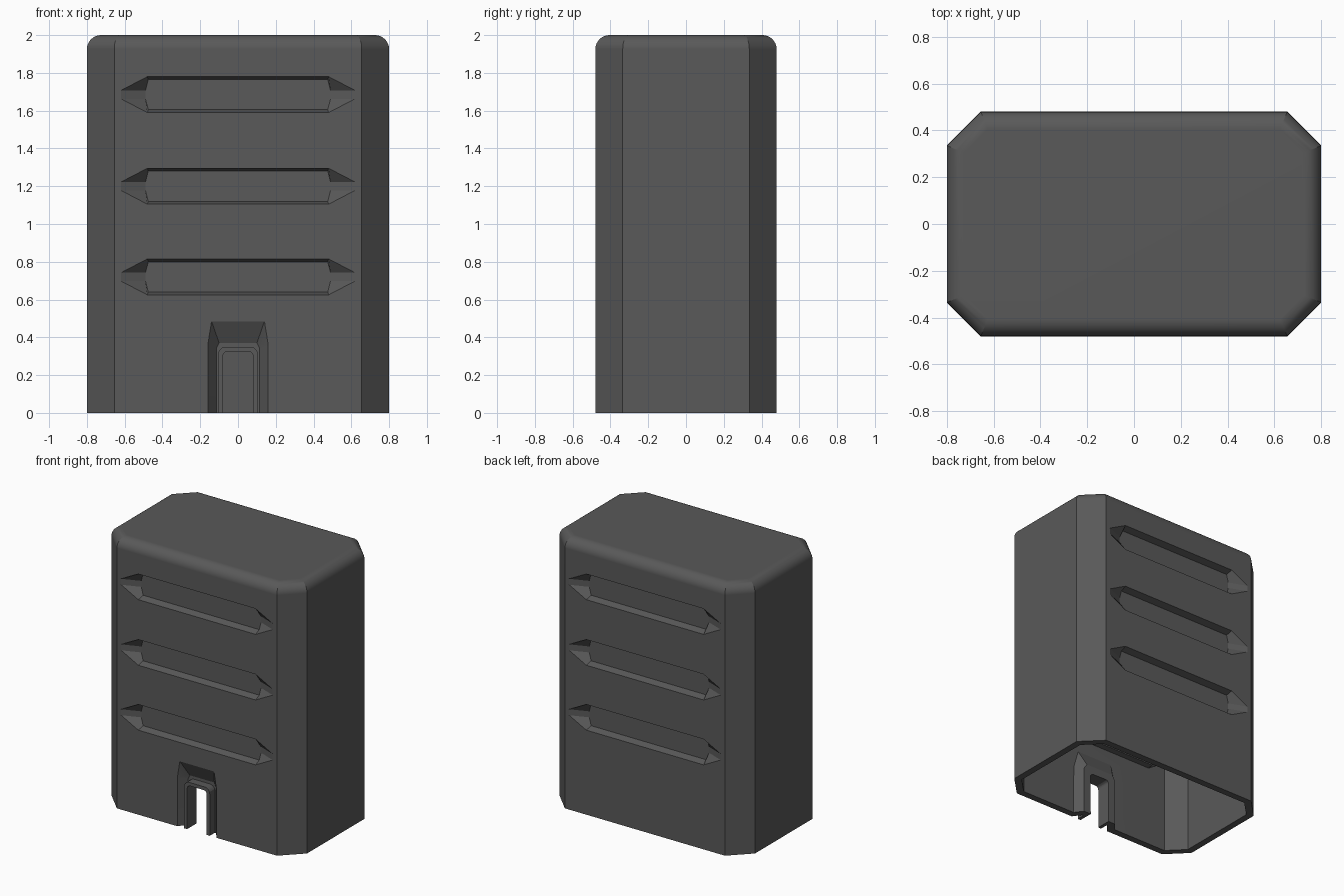
import bpy, bmesh, math

if "Cube" in bpy.data.objects:
    bpy.data.objects.remove(bpy.data.objects["Cube"], do_unlink=True)

# Single dark grey plastic
grey = bpy.data.materials.new("dark grey plastic")
grey.use_nodes = True
COLOUR = (0.1, 0.1, 0.1, 1)
grey.diffuse_color = COLOUR
grey.node_tree.nodes["Principled BSDF"].inputs["Base Color"].default_value = COLOUR

HX, HY, TOP = 0.8, 0.48, 2.0
CHAMFER, ROUND, WALL = 0.145, 0.075, 0.05


def loft(name, rings):
    """Closed solid skinned over matching rings of 3D points."""
    bm = bmesh.new()
    loops = [[bm.verts.new(p) for p in ring] for ring in rings]
    n = len(loops[0])
    for a, b in zip(loops, loops[1:]):
        for i in range(n):
            j = (i + 1) % n
            bm.faces.new((a[i], a[j], b[j], b[i]))
    bm.faces.new(loops[0][::-1])
    bm.faces.new(loops[-1])
    bmesh.ops.recalc_face_normals(bm, faces=bm.faces)
    mesh = bpy.data.meshes.new(name)
    bm.to_mesh(mesh)
    bm.free()
    mesh.materials.append(grey)
    obj = bpy.data.objects.new(name, mesh)
    bpy.context.collection.objects.link(obj)
    return obj


def apply(obj, kind, **settings):
    bpy.context.view_layer.objects.active = obj
    mod = obj.modifiers.new(kind.lower(), kind)
    for key, value in settings.items():
        setattr(mod, key, value)
    bpy.ops.object.modifier_apply(modifier=mod.name)


def cut(obj, cutter):
    cutter.hide_render = True
    apply(obj, 'BOOLEAN', operation='DIFFERENCE', solver='EXACT', object=cutter)
    bpy.data.objects.remove(cutter, do_unlink=True)


def octagon(inset, z):
    x, y = HX - inset, HY - inset
    c = CHAMFER - inset * (2 - math.sqrt(2))
    return [(x, c - y, z), (x, y - c, z), (x - c, y, z), (c - x, y, z),
            (-x, y - c, z), (-x, c - y, z), (c - x, -y, z), (x - c, -y, z)]


def recess(name, outline, floor, depth, side, z=0):
    """Tapered cutter for the front (side -1) or back (side 1) wall."""
    layers = ((outline, HY + 0.1), (outline, HY), (floor, HY - depth))
    return loft(name, [[(u, side * y, z + v) for u, v in pts] for pts, y in layers])


def hexagon(x, tip_x, h, tip_h):
    return [(x, h), (tip_x, tip_h), (tip_x, -tip_h), (x, -h),
            (-x, -h), (-tip_x, -tip_h), (-tip_x, tip_h), (-x, h)]


def arch(half, top, base, r):
    """Doorway outline with rounded upper corners."""
    pts = [(half, base)]
    for cx, start in ((half - r, 0), (r - half, 90)):
        for k in range(6):
            a = math.radians(start + 18 * k)
            pts.append((cx + r * math.cos(a), top - r + r * math.sin(a)))
    return pts + [(-half, base)]


def extrude_y(name, pts, y0, y1):
    return loft(name, [[(u, y, v) for u, v in pts] for y in (y0, y1)])


# Housing: chamfered box with a rounded top rim
rings = [octagon(0, 0)]
for k in range(9):
    a = math.radians(90 * k / 8)
    rings.append(octagon(ROUND * (1 - math.cos(a)), TOP - ROUND + ROUND * math.sin(a)))
housing = loft("housing", rings)

# Three pointed grooves on the front and back
for side in (-1, 1):
    for z in (0.72, 1.2, 1.685):
        cut(housing, recess("groove_cutter", hexagon(0.48, 0.62, 0.095, 0.022),
                            hexagon(0.475, 0.49, 0.08, 0.022), 0.05, side, z))

# Sloped pocket around the cable opening
POCKET = 0.06
cut(housing, recess("pocket_cutter",
                    [(0.16, -0.1), (0.16, 0.36), (0.14, 0.485),
                     (-0.14, 0.485), (-0.16, 0.36), (-0.16, -0.1)],
                    [(0.115, -0.1), (0.115, 0.34), (0.1, 0.37),
                     (-0.1, 0.37), (-0.115, 0.34), (-0.115, -0.1)], POCKET, -1))

# Open the bottom and give the shell its wall thickness
bm = bmesh.new()
bm.from_mesh(housing.data)
base = [f for f in bm.faces if all(abs(v.co.z) < 1e-4 for v in f.verts)]
bmesh.ops.delete(bm, geom=base, context='FACES')
bm.to_mesh(housing.data)
bm.free()
apply(housing, 'SOLIDIFY', thickness=WALL, offset=-1, use_even_offset=True)

# Cable opening with a raised lip
OPENING = arch(0.08, 0.325, -0.1, 0.025)
cut(housing, extrude_y("opening_cutter", OPENING, -0.6, -0.25))
lip = extrude_y("opening_lip", arch(0.105, 0.35, 0, 0.04), -HY, POCKET - HY + 0.02)
cut(lip, extrude_y("lip_cutter", OPENING, -0.6, -0.25))

for obj in (housing, lip):
    bpy.ops.object.select_all(action='DESELECT')
    obj.select_set(True)
    bpy.context.view_layer.objects.active = obj
    bpy.ops.object.shade_smooth_by_angle(angle=math.radians(18))
    apply(obj, 'WEIGHTED_NORMAL', keep_sharp=True)
